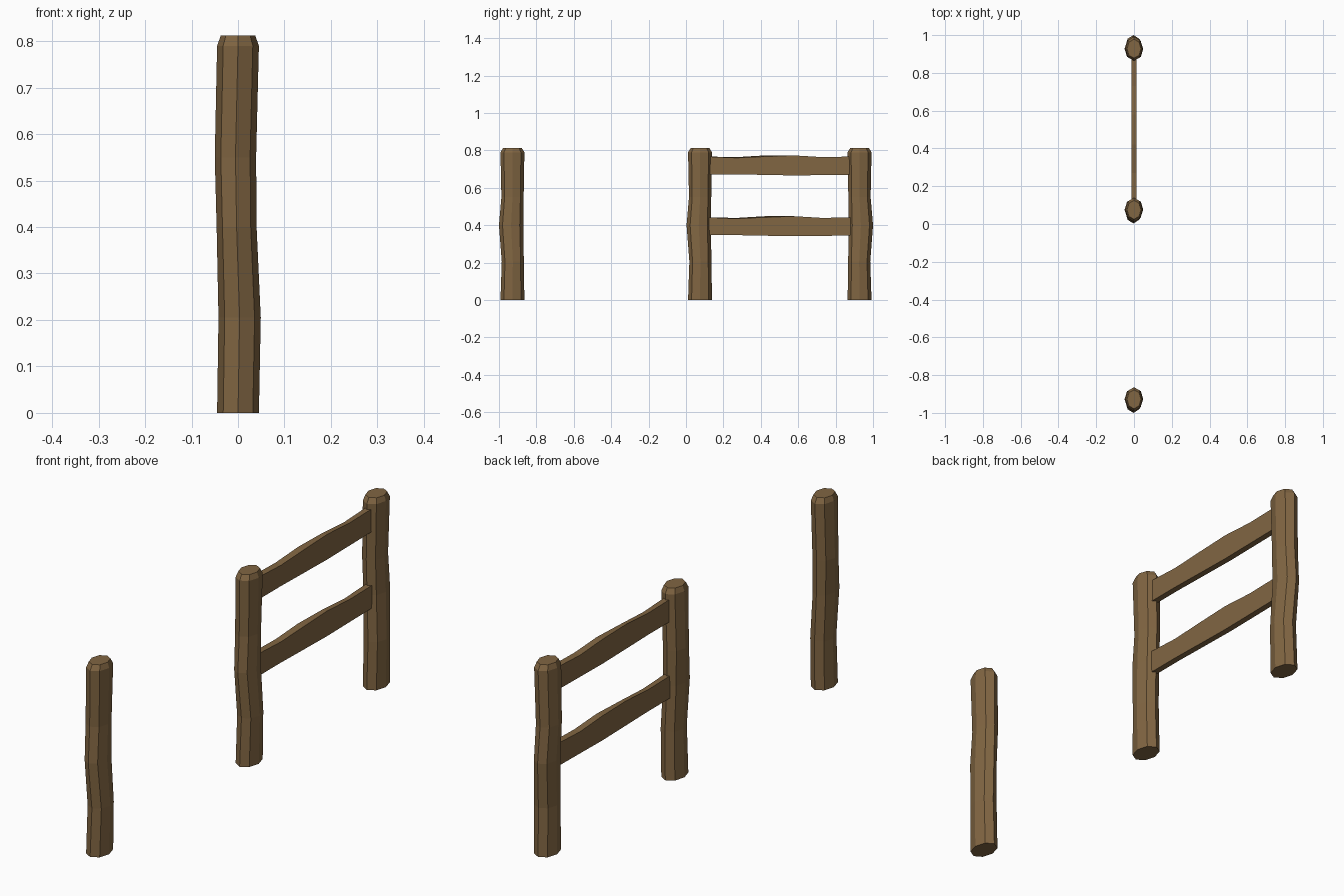
import bpy, math

if "Cube" in bpy.data.objects:
    bpy.data.objects.remove(bpy.data.objects["Cube"])

wood = bpy.data.materials.new("wood")
wood.diffuse_color = (0.22, 0.132, 0.055, 1)
wood.use_nodes = True
wood.node_tree.nodes["Principled BSDF"].inputs["Base Color"].default_value = wood.diffuse_color


def loft(name, rings, loc, flip=1):
    """Closed flat-shaded solid through a stack of equal rings; flip=-1 mirrors in y."""
    n = len(rings[0])
    verts = [(x, y * flip, z) for r in rings for x, y, z in r]
    faces = [tuple(range(n))[::-1], tuple(range(len(verts) - n, len(verts)))]
    for k in range(len(rings) - 1):
        for i in range(n):
            j = (i + 1) % n
            faces.append((k * n + i, k * n + j, (k + 1) * n + j, (k + 1) * n + i))
    if flip < 0:
        faces = [f[::-1] for f in faces]
    mesh = bpy.data.meshes.new(name)
    mesh.from_pydata(verts, [], faces)
    mesh.materials.append(wood)
    ob = bpy.data.objects.new(name, mesh)
    ob.location = loc
    bpy.context.collection.objects.link(ob)
    return ob


# Posts: uneven eight-sided stakes, rings are (z, x min, x max, y min, y max)
levels = [(0.00, -0.045, 0.045, -0.064, 0.064),
          (0.205, -0.042, 0.049, -0.057, 0.061),
          (0.40, -0.046, 0.040, -0.072, 0.058),
          (0.55, -0.050, 0.039, -0.059, 0.060),
          (0.79, -0.045, 0.045, -0.064, 0.064),
          (0.812, -0.037, 0.037, -0.050, 0.050)]
post_rings = []
for z, x0, x1, y0, y1 in levels:
    ring = []
    for i in range(8):
        a = math.tau * i / 8
        ring.append(((x0 + x1) / 2 + (x1 - x0) / 2 * math.cos(a),
                     (y0 + y1) / 2 + (y1 - y0) / 2 * math.sin(a), z))
    post_rings.append(ring)

loft("front_post", post_rings, (0, -0.928, 0))
loft("middle_post", post_rings, (0, 0.075, 0))
loft("back_post", post_rings, (0, 0.928, 0), flip=-1)

# Rails: thin planks with wavy edges, stations are (y, bottom, top at +x, top at -x)
stations = [(0.12, -0.048, 0.047, 0.047),
            (0.27, -0.048, 0.040, 0.044),
            (0.42, -0.051, 0.047, 0.053),
            (0.58, -0.054, 0.053, 0.050),
            (0.73, -0.052, 0.044, 0.040),
            (0.88, -0.050, 0.047, 0.047)]
t = 0.013
rail_rings = [[(-t, y, b), (-t, y, tl), (t, y, tr), (t, y, b)]
              for y, b, tr, tl in stations]
for name, z in (("lower_rail", 0.395), ("upper_rail", 0.72)):
    loft(name, rail_rings, (0, 0, z))
